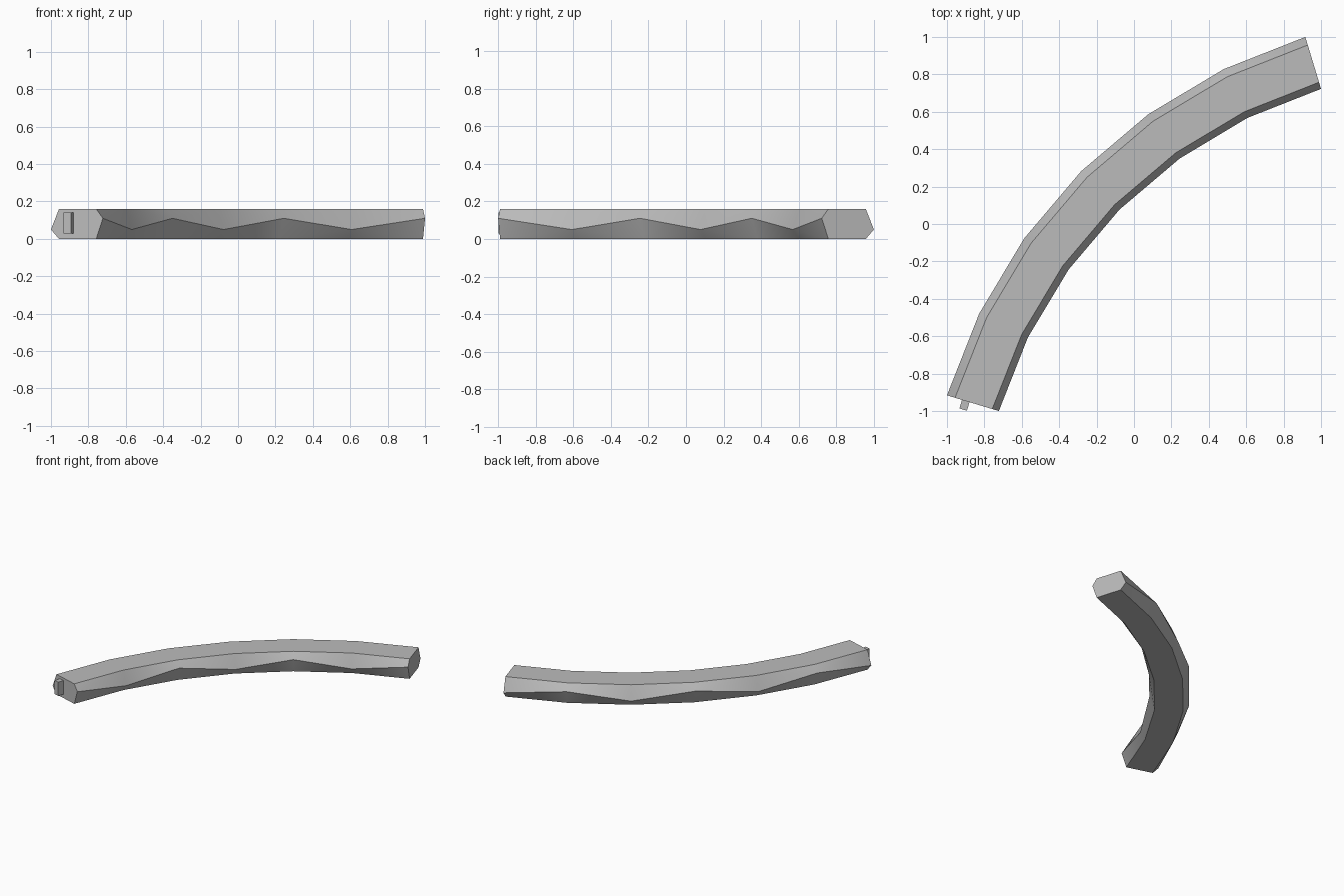
import bpy, bmesh, math
from mathutils import Matrix, Vector

cube = bpy.data.objects.get("Cube")
if cube:
    bpy.data.objects.remove(cube, do_unlink=True)

CENTRE = Vector((1.747, -1.747, 0))
START, END, SECTIONS = math.radians(16.83), math.radians(73.17), 7
HEIGHT = 0.16
LUG_R, SLOT_R, KEY_R = 2.765, 2.703, 2.66

grey = bpy.data.materials.new("mid grey")
grey.use_nodes = True
grey.diffuse_color = (0.5, 0.5, 0.5, 1)
grey.node_tree.nodes["Principled BSDF"].inputs["Base Color"].default_value = grey.diffuse_color


def make(name, bm):
    bmesh.ops.recalc_face_normals(bm, faces=bm.faces)
    mesh = bpy.data.meshes.new(name)
    bm.to_mesh(mesh)
    bm.free()
    mesh.materials.append(grey)
    obj = bpy.data.objects.new(name, mesh)
    bpy.context.collection.objects.link(obj)
    return obj


def frame(angle, side):
    """Axes at an end face: radial, outward from the face, up."""
    radial = Vector((-math.cos(angle), math.sin(angle), 0))
    out = Vector((math.sin(angle), math.cos(angle), 0)) * side
    m = Matrix((radial, out, Vector((0, 0, 1)))).transposed().to_4x4()
    return Matrix.Translation(CENTRE) @ m


def box(name, m, r, z, width, height, inner, outer):
    bm = bmesh.new()
    bmesh.ops.create_cube(bm, size=1)
    local = Matrix.Translation((r, (inner + outer) / 2, z)) @ Matrix.Diagonal((width, outer - inner, height, 1))
    bm.transform(m @ local)
    return make(name, bm)


def pill(name, m, r, width, height, depth):
    """Upright slot with rounded ends, sunk into the end face."""
    bm = bmesh.new()
    rad, rise, ring = width / 2, (height - width) / 2, []
    for i in range(16):
        a = 2 * math.pi * (i + 0.5) / 16
        lift = rise if math.sin(a) > 0 else -rise
        ring.append((r + rad * math.cos(a), HEIGHT / 2 + rad * math.sin(a) + lift))
    front = bm.faces.new([bm.verts.new((x, 0.01, z)) for x, z in ring])
    extruded = bmesh.ops.extrude_face_region(bm, geom=[front], use_keep_orig=True)["geom"]
    bmesh.ops.translate(bm, vec=(0, -depth, 0), verts=[v for v in extruded if isinstance(v, bmesh.types.BMVert)])
    bm.transform(m)
    return make(name, bm)


def pin(name, m, r, out):
    bm = bmesh.new()
    bmesh.ops.create_cone(bm, cap_ends=True, segments=12, radius1=0.01, radius2=0.01, depth=0.3)
    bm.transform(m @ Matrix.Translation((r, out, HEIGHT / 2)))
    return make(name, bm)


def carve(obj, cutters):
    for cutter in cutters:
        mod = obj.modifiers.new("cut", "BOOLEAN")
        mod.operation, mod.solver, mod.object = "DIFFERENCE", "EXACT", cutter
    deps = bpy.context.evaluated_depsgraph_get()
    deps.update()
    mesh = bpy.data.meshes.new_from_object(obj.evaluated_get(deps))
    obj.modifiers.clear()
    obj.data = mesh
    for cutter in cutters:
        bpy.data.objects.remove(cutter, do_unlink=True)


# Curved beam: six-sided rings whose side ridges rise and fall in turn
bm = bmesh.new()
rings = []
for i in range(SECTIONS):
    a = START + (END - START) * i / (SECTIONS - 1)
    low, high = 0.05, 0.11
    outer_z, inner_z = (low, high) if i % 2 == 0 else (high, low)
    profile = [(2.825, 0), (2.87, outer_z), (2.825, HEIGHT),
               (2.617, HEIGHT), (2.58, inner_z), (2.617, 0)]
    rings.append([bm.verts.new(CENTRE + Vector((-r * math.cos(a), r * math.sin(a), z)))
                  for r, z in profile])
for a, b in zip(rings, rings[1:]):
    for k in range(6):
        n = (k + 1) % 6
        bm.faces.new((a[k], a[n], b[n], b[k]))
bm.faces.new(rings[0])
bm.faces.new(rings[-1])
bmesh.ops.triangulate(bm, faces=[f for f in bm.faces if len(f.verts) == 4])
beam = make("curved_beam", bm)

# Sunk slots and cross-shaped key holes in both ends, socket and pin hole in one
start, end = frame(START, -1), frame(END, 1)
cutters = []
for m in (start, end):
    cutters.append(pill("slot_cutter", m, SLOT_R, 0.034, 0.136, 0.13))
    cutters.append(box("key_cutter", m, KEY_R, HEIGHT / 2, 0.044, 0.018, -0.08, 0.01))
    cutters.append(box("key_cutter", m, KEY_R, HEIGHT / 2, 0.018, 0.056, -0.08, 0.01))
cutters.append(box("socket_cutter", end, LUG_R, 0.085, 0.046, 0.115, -0.055, 0.01))
cutters.append(pin("pin_cutter", end, LUG_R, -0.025))
carve(beam, cutters)

# Joining lug with an upright pin hole and two square pockets
lug = box("joining_lug", start, LUG_R, 0.085, 0.042, 0.11, -0.01, 0.048)
carve(lug, [pin("pin_cutter", start, LUG_R, 0.025)] +
      [box("pocket_cutter", start, LUG_R, z, 0.026, 0.032, 0.04, 0.06) for z in (0.055, 0.115)])

# Soft shading along the bend, crisp corners elsewhere
for obj in (beam, lug):
    bpy.ops.object.select_all(action="DESELECT")
    obj.select_set(True)
    bpy.context.view_layer.objects.active = obj
    bpy.ops.object.shade_smooth_by_angle(angle=math.radians(30))
